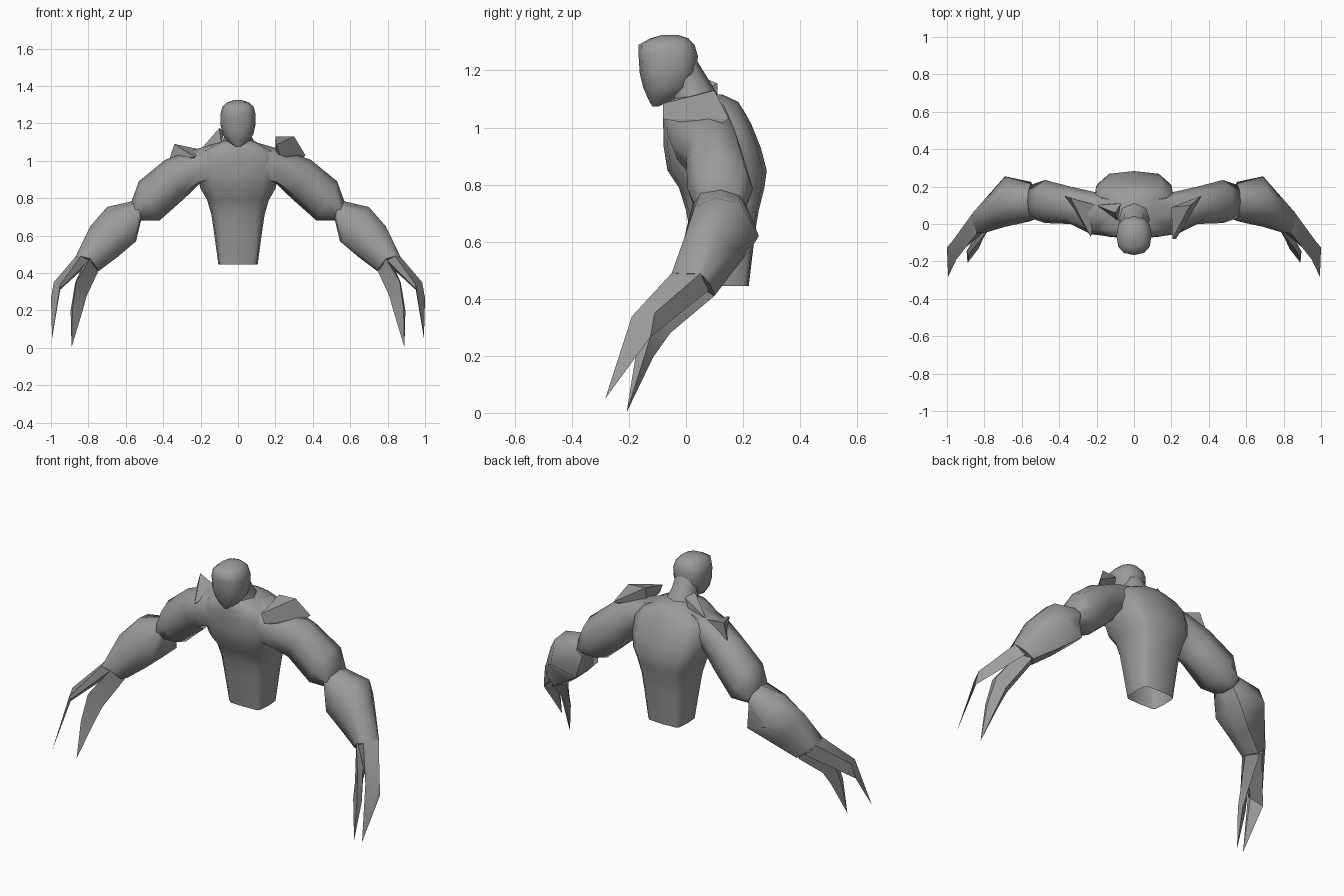
import bpy
import bmesh
import math
from mathutils import Vector

default_cube = bpy.data.objects.get("Cube")
if default_cube:
    bpy.data.objects.remove(default_cube, do_unlink=True)

GREY = (0.33, 0.33, 0.33, 1.0)
grey = bpy.data.materials.new("plain grey")
grey.use_nodes = True
grey.diffuse_color = GREY
shader = next(node for node in grey.node_tree.nodes if node.type == 'BSDF_PRINCIPLED')
shader.inputs["Base Color"].default_value = GREY


def finish(name, bm, sharp_angle):
    """Turn a bmesh into a shaded, coloured object."""
    bmesh.ops.remove_doubles(bm, verts=bm.verts, dist=0.0005)
    bmesh.ops.recalc_face_normals(bm, faces=bm.faces)
    mesh = bpy.data.meshes.new(name)
    bm.to_mesh(mesh)
    bm.free()
    mesh.materials.append(grey)
    part = bpy.data.objects.new(name, mesh)
    bpy.context.collection.objects.link(part)
    bpy.ops.object.select_all(action='DESELECT')
    part.select_set(True)
    bpy.context.view_layer.objects.active = part
    bpy.ops.object.shade_smooth_by_angle(angle=math.radians(sharp_angle))


def squared(value, power):
    """Push a sine or cosine outwards, so an oval turns boxy."""
    return math.copysign(abs(value) ** power, value) if abs(value) > 1e-6 else 0.0


def oval(centre, across, upward, sides=8, power=1.0):
    """Closed ring of points from a centre and two half axes."""
    centre, across, upward = Vector(centre), Vector(across), Vector(upward)
    angles = [math.tau * i / sides for i in range(sides)]
    return [centre + across * squared(math.cos(a), power)
            + upward * squared(math.sin(a), power) for a in angles]


def level_oval(height, half_width, front, back, power):
    """Horizontal ring given by its half width, front, back and boxiness."""
    middle = (front + back) / 2
    return oval((0, middle, height), (half_width, 0, 0), (0, back - middle, 0), 12, power)


def loft(name, rings, sharp_angle=50, side=1):
    """Skin a row of equal rings, open at the start and closed at the end."""
    bm = bmesh.new()
    rows = [[bm.verts.new((p[0] * side, p[1], p[2])) for p in ring] for ring in rings]
    for low, high in zip(rows, rows[1:]):
        count = len(low)
        for i in range(count):
            j = (i + 1) % count
            bm.faces.new((low[i], low[j], high[j], high[i]))
    bm.faces.new(rows[-1])
    finish(name, bm, sharp_angle)


def shard(name, points):
    """Angular solid spanned by a few corner points."""
    bm = bmesh.new()
    for point in points:
        bm.verts.new(point)
    bmesh.ops.convex_hull(bm, input=bm.verts)
    finish(name, bm, 15)


# Torso: boxy open waist, broad chest, sloping shoulders
torso_levels = [
    (.445, .105, .045, .22, .35), (.63, .13, .015, .242, .45), (.71, .142, 0, .255, .5),
    (.79, .165, -.025, .275, .55), (.85, .2, -.065, .283, .6), (.93, .22, -.078, .262, .6),
    (1.01, .22, -.08, .23, .6), (1.055, .19, -.08, .205, .65), (1.09, .12, -.075, .183, .75),
    (1.115, .07, -.02, .13, .9),
]
loft("torso", [level_oval(*level) for level in torso_levels])

# Neck leaning forward into the head
loft("neck", [
    oval((0, .035, 1.07), (.1, 0, 0), (0, .085, .03)),
    oval((0, .01, 1.14), (.07, 0, 0), (0, .068, .03)),
    oval((0, -.03, 1.22), (.07, 0, 0), (0, .065, .02)),
])

# Head: pointed chin, full jaw, rounded crown
head_levels = [
    (1.073, .01, -.118, -.1, 1), (1.105, .057, -.135, -.025, .9), (1.14, .082, -.15, .015, .85),
    (1.19, .093, -.162, .035, .8), (1.25, .094, -.166, .042, .8), (1.29, .083, -.166, .03, .8),
    (1.313, .057, -.125, .008, .85), (1.325, .02, -.08, -.03, 1),
]
loft("head", [level_oval(*level) for level in head_levels], 60)

for side, label in ((1, "left"), (-1, "right")):
    # Upper arm: flat-topped shoulder sloping out and down
    loft(label + "_upper_arm", [
        oval((.1, .04, 1.0), (0, .11, .015), (.01, 0, .095), power=.65),
        oval((.23, .06, .965), (0, .115, .015), (.025, 0, .088), power=.75),
        oval((.34, .1, .9), (0, .1, 0), (.05, 0, .105), power=.85),
        oval((.475, .12, .785), (0, .115, 0), (.055, 0, .105), power=.85),
        oval((.55, .12, .73), (0, .09, 0), (.02, 0, .05)),
    ], 60, side)

    # Forearm: broad flat underside, ridged back, narrowing to the hand
    loft(label + "_forearm", [
        oval((.54, .12, .73), (.01, .095, -.01), (.02, 0, .055)),
        [(.69, .255, .62), (.71, .19, .735), (.7, .1, .753), (.66, .03, .72),
         (.62, 0, .64), (.555, .015, .575), (.545, .12, .57), (.55, .225, .57)],
        [(.765, .17, .565), (.79, .11, .64), (.79, .045, .65), (.745, 0, .63),
         (.69, -.015, .57), (.655, .01, .495), (.645, .08, .485), (.66, .16, .49)],
        [(.83, .085, .45), (.862, .06, .48), (.868, .03, .488), (.84, -.05, .49),
         (.79, -.045, .477), (.75, 0, .42), (.745, .05, .41), (.78, .1, .41)],
    ], 60, side)

    # Two long bent claws growing out of the hand
    loft(label + "_outer_claw", [
        [(.868, .05, .488), (.84, -.05, .49), (.79, -.03, .475), (.82, .08, .43)],
        [(.985, -.11, .35), (.95, -.19, .338), (.95, -.17, .315), (1, -.125, .265)],
        [(.994, -.283, .05)] * 4,
    ], 35, side)
    loft(label + "_inner_claw", [
        [(.82, .02, .46), (.79, -.045, .477), (.746, .03, .412), (.79, .1, .41)],
        [(.87, -.1, .35), (.865, -.14, .355), (.81, -.085, .275), (.84, -.055, .28)],
        [(.895, -.145, .2), (.885, -.175, .21), (.83, -.13, .2), (.85, -.115, .195)],
        [(.89, -.208, .002)] * 4,
    ], 35, side)

# Uneven shoulder armour
shard("left_shoulder_plate", [
    (.2, .09, 1.13), (.3, .1, 1.13), (.36, .15, 1.03), (.205, -.08, 1.085),
    (.225, -.08, 1.03), (.2, .07, 1.04), (.33, .1, 1.0),
])
shard("right_shoulder_plate", [
    (-.34, .14, 1.09), (-.2, .1, 1.06), (-.23, -.07, 1.02),
    (-.37, .15, 1.0), (-.25, .08, 1.0),
])
shard("right_collar_spike", [
    (-.1, .06, 1.175), (-.07, .11, 1.155), (-.2, .1, 1.06),
    (-.09, .02, 1.1), (-.09, .11, 1.1),
])
